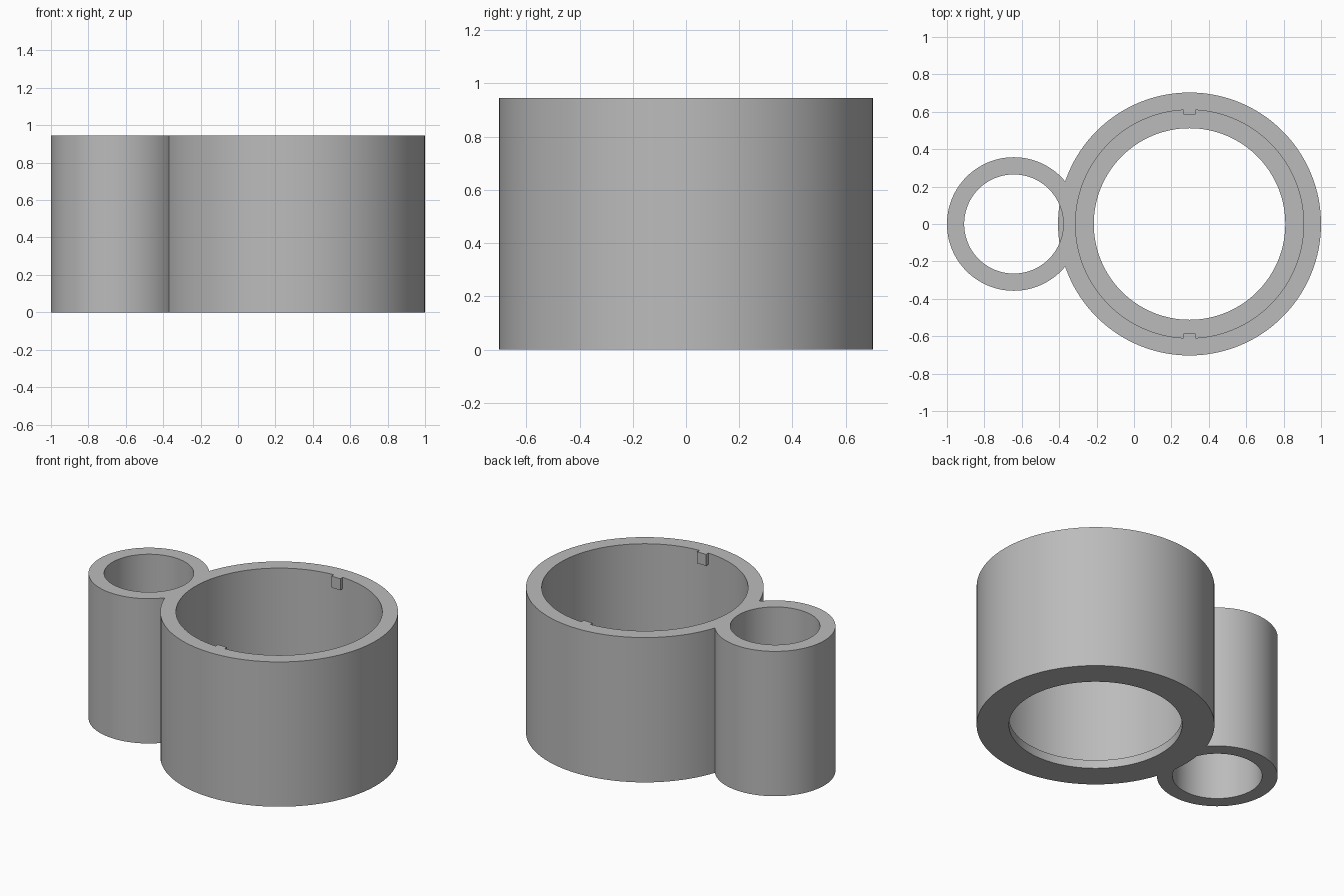
import bpy, bmesh
from mathutils import Matrix

old = bpy.data.objects.get("Cube")
if old:
    bpy.data.objects.remove(old, do_unlink=True)

HEIGHT, LEDGE = 0.945, 0.055
BIG_X, BIG_R, BIG_IN, LIP_IN = 0.297, 0.703, 0.61, 0.512
SMALL_X, SMALL_R, SMALL_IN = -0.643, 0.357, 0.265
TAB_W, TAB_IN, TAB_H = 0.065, 0.585, 0.075

grey = bpy.data.materials.new("plain grey")
grey.use_nodes = True
colour = (0.5, 0.5, 0.5, 1)
grey.diffuse_color = colour
grey.node_tree.nodes["Principled BSDF"].inputs["Base Color"].default_value = colour


def finish(bm, name):
    mesh = bpy.data.meshes.new(name)
    bm.to_mesh(mesh)
    bm.free()
    mesh.materials.append(grey)
    obj = bpy.data.objects.new(name, mesh)
    bpy.context.collection.objects.link(obj)
    return obj


def cylinder(name, x, radius, z0, z1, sides=128):
    bm = bmesh.new()
    bmesh.ops.create_cone(bm, cap_ends=True, segments=sides, radius1=radius, radius2=radius,
                          depth=z1 - z0, matrix=Matrix.Translation((x, 0, (z0 + z1) / 2)))
    return finish(bm, name)


def box(name, centre, size):
    bm = bmesh.new()
    bmesh.ops.create_cube(bm, size=1, matrix=Matrix.Translation(centre) @ Matrix.Diagonal((*size, 1)))
    return finish(bm, name)


def combine(target, other, operation):
    mod = target.modifiers.new(operation.lower(), "BOOLEAN")
    mod.operation, mod.solver, mod.object = operation, "EXACT", other
    bpy.context.view_layer.objects.active = target
    bpy.ops.object.modifier_apply(modifier=mod.name)
    bpy.data.objects.remove(other, do_unlink=True)


# Small tube, open right through
holder = cylinder("double_ring_holder", SMALL_X, SMALL_R, 0, HEIGHT)
combine(holder, cylinder("small_bore", SMALL_X, SMALL_IN, -0.1, HEIGHT + 0.1), "DIFFERENCE")

# Large cup; its side is trimmed by the small bore above the floor lip
cup = cylinder("large_cup", BIG_X, BIG_R, 0, HEIGHT)
combine(cup, cylinder("side_trim", SMALL_X, SMALL_IN, LEDGE, HEIGHT + 0.1), "DIFFERENCE")
combine(holder, cup, "UNION")

# Wide cavity and the narrower opening through the floor lip
combine(holder, cylinder("cavity", BIG_X, BIG_IN, LEDGE, HEIGHT + 0.1), "DIFFERENCE")
combine(holder, cylinder("floor_opening", BIG_X, LIP_IN, -0.1, HEIGHT + 0.1), "DIFFERENCE")

# Two locking tabs under the rim, sunk into the wall
for side in (-1, 1):
    outer = BIG_IN + 0.03
    tab = box("locking_tab", (BIG_X, side * (TAB_IN + outer) / 2, HEIGHT - TAB_H / 2),
              (TAB_W, outer - TAB_IN, TAB_H))
    combine(holder, tab, "UNION")

# Smooth curved walls with crisp rims
bpy.ops.object.select_all(action="DESELECT")
holder.select_set(True)
bpy.context.view_layer.objects.active = holder
bpy.ops.object.shade_smooth_by_angle(angle=0.5)
